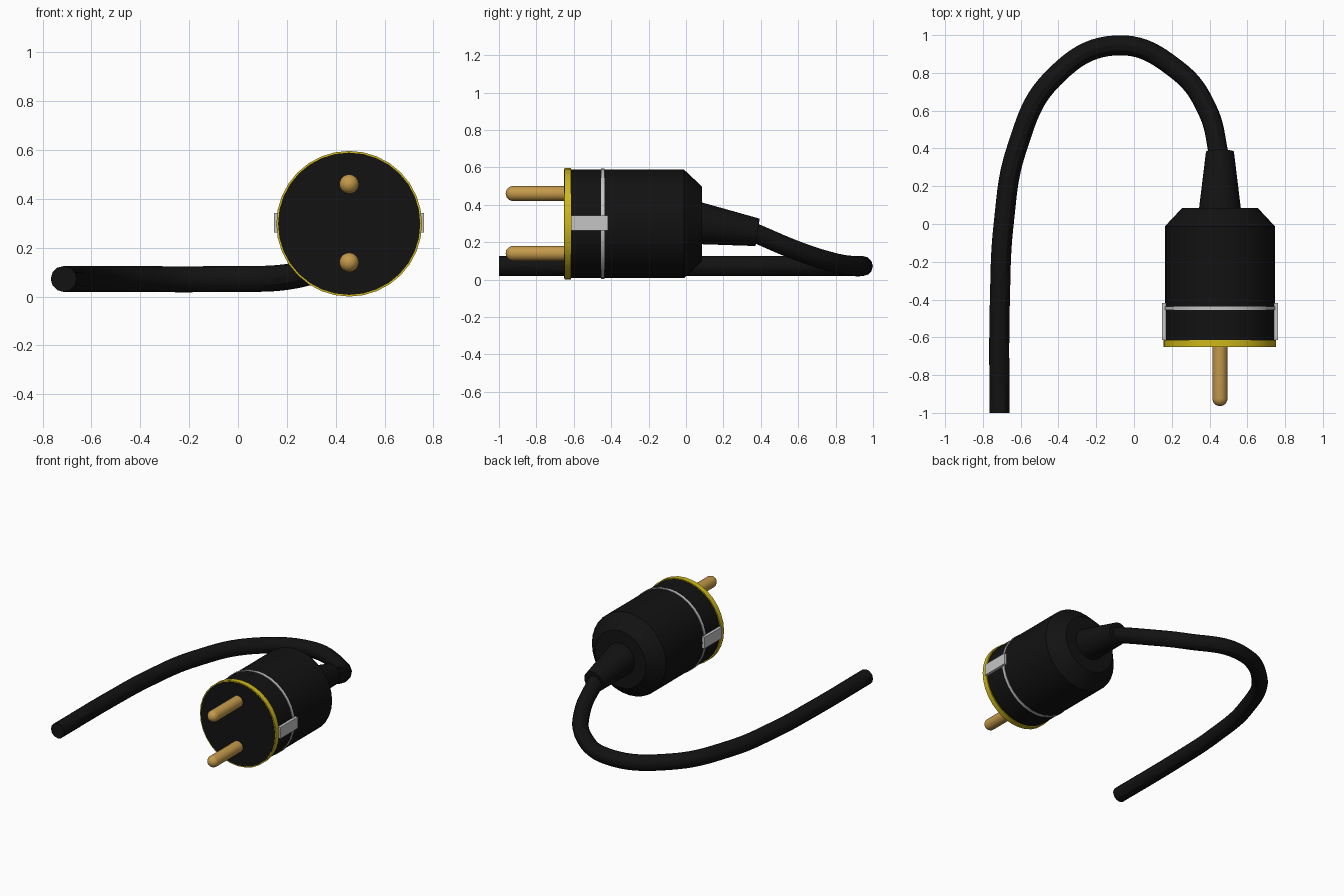
import bpy, bmesh, math

cube = bpy.data.objects.get("Cube")
if cube:
    bpy.data.objects.remove(cube)


def material(name, colour):
    mat = bpy.data.materials.new(name)
    mat.use_nodes = True
    mat.diffuse_color = (*colour, 1)
    mat.node_tree.nodes["Principled BSDF"].inputs["Base Color"].default_value = (*colour, 1)
    return mat


black = material("black rubber", (0.006, 0.006, 0.006))
yellow = material("yellow trim", (0.62, 0.48, 0.01))
brass = material("brass", (0.55, 0.32, 0.07))
silver = material("silver", (0.56, 0.56, 0.56))

AXIS_X, AXIS_Z = 0.455, 0.298


def finish(obj, mat):
    obj.data.materials.append(mat)
    bpy.ops.object.select_all(action="DESELECT")
    obj.select_set(True)
    bpy.context.view_layer.objects.active = obj
    bpy.ops.object.shade_smooth_by_angle(angle=math.radians(30))


def new_object(name, bm, mat, location, tilt=0):
    bmesh.ops.remove_doubles(bm, verts=bm.verts, dist=1e-5)
    bmesh.ops.recalc_face_normals(bm, faces=bm.faces)
    mesh = bpy.data.meshes.new(name)
    bm.to_mesh(mesh)
    bm.free()
    obj = bpy.data.objects.new(name, mesh)
    obj.location = location
    obj.rotation_euler.x = math.radians(tilt)
    bpy.context.collection.objects.link(obj)
    finish(obj, mat)
    return obj


def lathe(name, profile, mat, location, sides=32, tilt=0, closed=False):
    """Spin a profile of (radius, y) points about the y axis."""
    bm = bmesh.new()
    verts = [bm.verts.new((r, y, 0)) for r, y in profile]
    edges = [bm.edges.new(pair) for pair in zip(verts, verts[1:])]
    if closed:
        edges.append(bm.edges.new((verts[-1], verts[0])))
    bmesh.ops.spin(bm, geom=verts + edges, cent=(0, 0, 0), axis=(0, 1, 0),
                   angle=math.tau, steps=sides, use_merge=True)
    return new_object(name, bm, mat, location, tilt)


def band(name, inner, outer, y0, y1, mat):
    profile = [(inner, y0), (outer, y0), (outer, y1), (inner, y1)]
    lathe(name, profile, mat, centre, closed=True)


# Plug housing with its chamfered back
centre = (AXIS_X, 0, AXIS_Z)
lathe("plug_body", [(0, -0.652), (0.291, -0.652), (0.291, -0.012),
                    (0.2, 0.085), (0, 0.085)], black, centre)
band("front_trim_ring", 0.28, 0.298, -0.65, -0.614, yellow)
band("seam_ring", 0.28, 0.295, -0.455, -0.437, silver)

# Grounding clips on both sides
for side, sign in (("left", 1), ("right", -1)):
    bm = bmesh.new()
    bmesh.ops.create_cube(bm, size=1)
    bmesh.ops.scale(bm, vec=(0.036, 0.198, 0.08), verts=bm.verts)
    new_object(side + "_ground_clip", bm, silver,
               (AXIS_X + sign * 0.289, -0.516, AXIS_Z + 0.004))

# Contact pins with domed tips
PIN_R, TIP_Y = 0.04, -0.964
dome = [(PIN_R * math.sin(a), TIP_Y + PIN_R * (1 - math.cos(a)))
        for a in (math.pi / 2 * i / 6 for i in range(7))]
for place, sign in (("upper", 1), ("lower", -1)):
    lathe(place + "_pin", dome + [(PIN_R, -0.63), (0, -0.63)], brass,
          (AXIS_X, 0, AXIS_Z + 0.002 + sign * 0.16), sides=24)

# Tapered strain relief, sloping down towards the cable
lathe("strain_relief", [(0, 0), (0.117, 0), (0.074, 0.357), (0, 0.357)],
      black, (AXIS_X, 0.03, 0.307), tilt=-8.8)

# Cable following a smooth curve
path = [(-0.713, -1, 0.072), (-0.71, -0.4, 0.072), (-0.69, 0, 0.072),
        (-0.62, 0.4, 0.072), (-0.43, 0.77, 0.072), (-0.09, 0.946, 0.072),
        (0.235, 0.81, 0.086), (0.39, 0.6, 0.152), (0.453, 0.35, 0.257)]
curve = bpy.data.curves.new("cable", "CURVE")
curve.dimensions = "3D"
curve.bevel_depth = 0.053
curve.bevel_resolution = 4
curve.resolution_u = 10
curve.use_fill_caps = True
spline = curve.splines.new("BEZIER")
spline.bezier_points.add(len(path) - 1)
for point, co in zip(spline.bezier_points, path):
    point.co = co
    point.handle_left_type = point.handle_right_type = "AUTO"
cable = bpy.data.objects.new("cable", curve)
bpy.context.collection.objects.link(cable)
bpy.ops.object.select_all(action="DESELECT")
cable.select_set(True)
bpy.context.view_layer.objects.active = cable
bpy.ops.object.convert(target="MESH")
finish(bpy.context.view_layer.objects.active, black)
